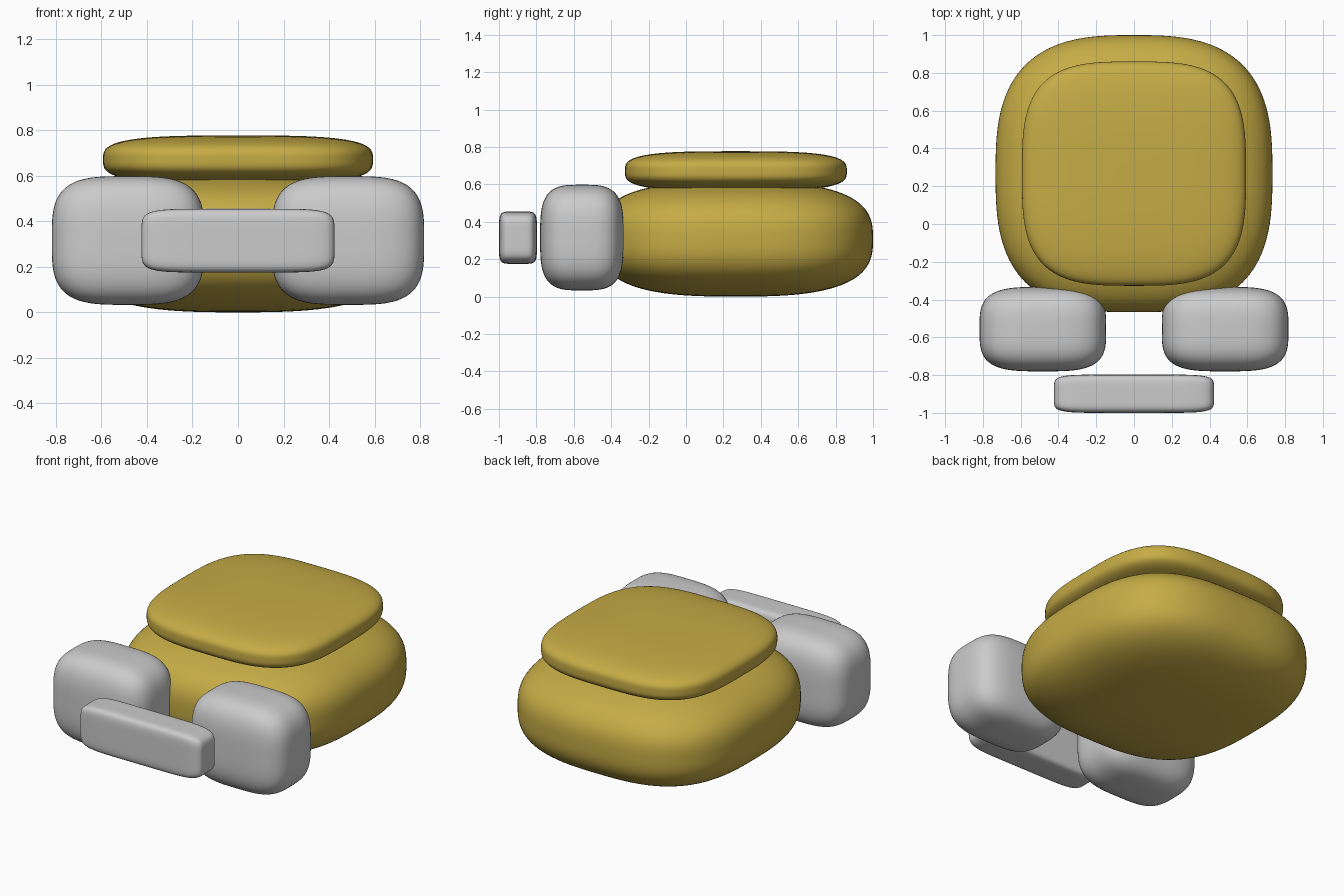
import bpy, bmesh

if "Cube" in bpy.data.objects:
    bpy.data.objects.remove(bpy.data.objects["Cube"])

gold = bpy.data.materials.new("gold")
gold.diffuse_color = (0.56, 0.41, 0.06, 1)
gold.use_nodes = True
gold.node_tree.nodes["Principled BSDF"].inputs["Base Color"].default_value = gold.diffuse_color


def superellipsoid(name, lo, hi, n_plan, n_side, mat=None, cuts=31):
    """Rounded block filling the box lo..hi; higher exponents give squarer corners."""
    bm = bmesh.new()
    bmesh.ops.create_cube(bm, size=2)
    bmesh.ops.subdivide_edges(bm, edges=bm.edges[:], cuts=cuts, use_grid_fill=True)
    for v in bm.verts:
        x, y, z = (abs(c) for c in v.co)
        plan = (x ** n_plan + y ** n_plan) ** (n_side / n_plan)
        v.co /= (plan + z ** n_side) ** (1 / n_side)
        for i in range(3):
            v.co[i] = (lo[i] + hi[i]) / 2 + v.co[i] * (hi[i] - lo[i]) / 2
    for f in bm.faces:
        f.smooth = True
    me = bpy.data.meshes.new(name)
    bm.to_mesh(me)
    bm.free()
    ob = bpy.data.objects.new(name, me)
    bpy.context.collection.objects.link(ob)
    if mat:
        me.materials.append(mat)
    return ob


# Main cushion-like body and the lid sunk slightly into its top
superellipsoid("body", (-0.733, -0.467, 0), (0.733, 1.0, 0.615), 2.86, 2.86, gold)
superellipsoid("lid", (-0.593, -0.327, 0.565), (0.593, 0.86, 0.777), 3.3, 3.3, gold)

# Pair of rounded blocks at the front corners
for side, name in ((-1, "left_block"), (1, "right_block")):
    xs = sorted((side * 0.147, side * 0.818))
    superellipsoid(name, (xs[0], -0.78, 0.033), (xs[1], -0.333, 0.598), 3.5, 3.5)

# Squarer bar across the front
superellipsoid("front_bar", (-0.424, -1.0, 0.175), (0.424, -0.797, 0.455), 6.5, 6.5)
